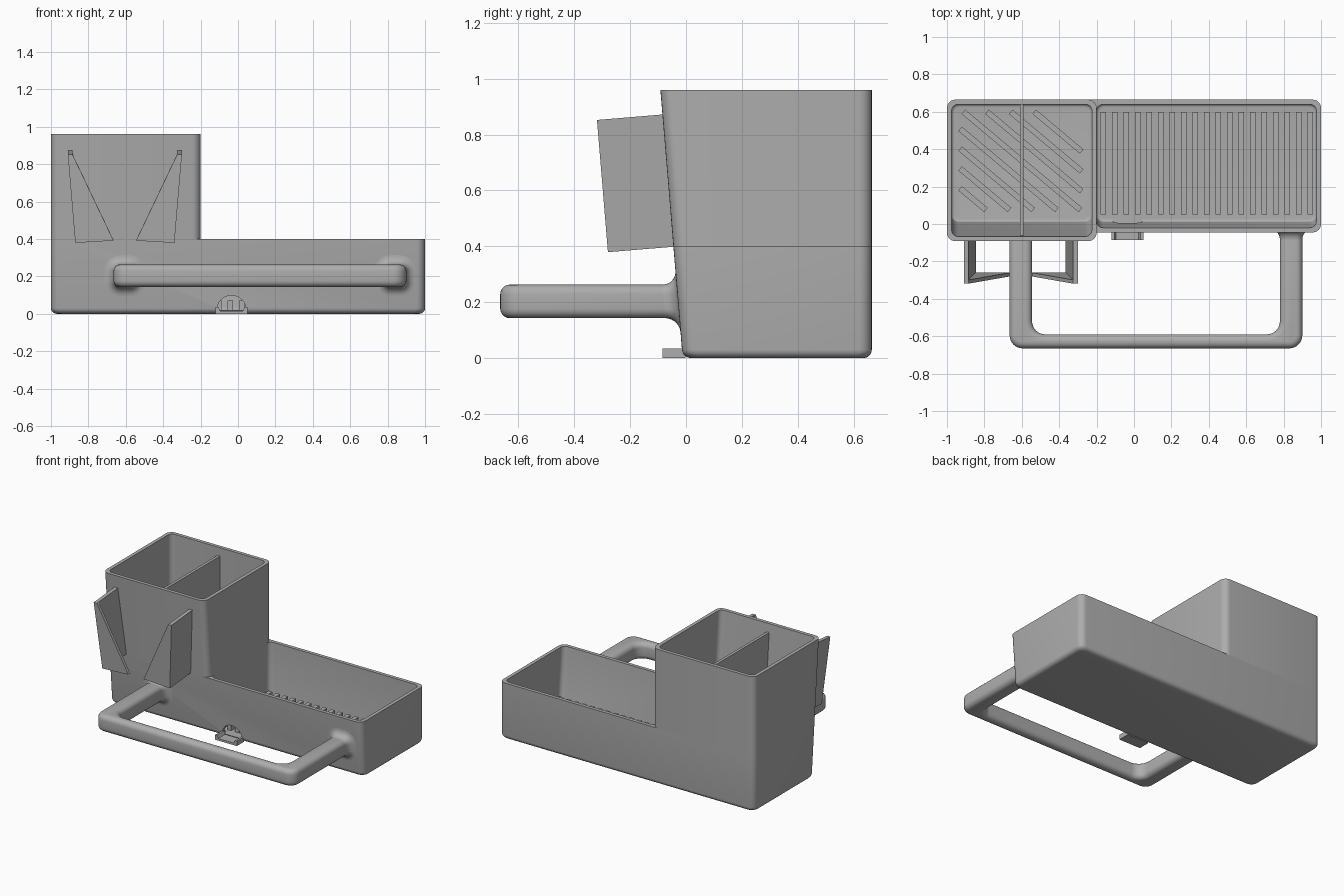
import bpy, bmesh, math
from mathutils import Vector

if "Cube" in bpy.data.objects:
    bpy.data.objects.remove(bpy.data.objects["Cube"])

grey = bpy.data.materials.new("plain grey")
grey.use_nodes = True
color = (0.42, 0.42, 0.42, 1)
grey.diffuse_color = color
grey.node_tree.nodes["Principled BSDF"].inputs["Base Color"].default_value = color

WALL, BACK, RIM, TOP, FLOOR, RIB_TOP = 0.025, 0.665, 0.4, 0.96, 0.02, 0.07


def front(z):
    """Depth of the leaning front face at a height."""
    return -0.012 - 0.083 * z


def on_wall(x, t, d):
    """Point at x, t up along the leaning face and d out from it."""
    return Vector((x, -0.012 - 0.083 * t - 0.9965 * d, 0.9965 * t - 0.083 * d))


def fillet(corners, n=6):
    """Round the right-angled corners given as (a, b, radius)."""
    out = []
    for i, (a, b, r) in enumerate(corners):
        p = Vector((a, b))
        if r == 0:
            out.append(p)
            continue
        u = (Vector(corners[i - 1][:2]) - p).normalized()
        v = (Vector(corners[(i + 1) % len(corners)][:2]) - p).normalized()
        c = p + r * (u + v)
        for k in range(n + 1):
            t = math.pi / 2 * k / n
            out.append(c - r * (v * math.cos(t) + u * math.sin(t)))
    return out


def rect(x0, x1, y0, y1, r):
    return fillet([(x0, y0, r), (x1, y0, r), (x1, y1, r), (x0, y1, r)])


def loft(name, rings, loop=False):
    """Skin rings of equal length; cap the ends or join them in a loop."""
    bm = bmesh.new()
    rows = [[bm.verts.new(p) for p in ring] for ring in rings]
    pairs = list(zip(rows, rows[1:]))
    if loop:
        pairs.append((rows[-1], rows[0]))
    else:
        bm.faces.new(rows[0])
        bm.faces.new(rows[-1])
    n = len(rows[0])
    for a, b in pairs:
        for i in range(n):
            j = (i + 1) % n
            bm.faces.new((a[i], a[j], b[j], b[i]))
    bmesh.ops.recalc_face_normals(bm, faces=bm.faces)
    mesh = bpy.data.meshes.new(name)
    bm.to_mesh(mesh)
    bm.free()
    mesh.materials.append(grey)
    ob = bpy.data.objects.new(name, mesh)
    bpy.context.collection.objects.link(ob)
    return ob


def select(ob):
    bpy.ops.object.select_all(action="DESELECT")
    ob.select_set(True)
    bpy.context.view_layer.objects.active = ob


def smooth(ob):
    select(ob)
    bpy.ops.object.shade_smooth_by_angle(angle=math.radians(35))


def box(name, x0, x1, y0, y1, z0, z1):
    return loft(name, [[(x, y, z) for x, y in ((x0, y0), (x1, y0), (x1, y1), (x0, y1))]
                       for z in (z0, z1)])


def cut(ob, cutter):
    cutter.hide_render = True
    mod = ob.modifiers.new("cut", "BOOLEAN")
    mod.operation, mod.solver, mod.object = "DIFFERENCE", "EXACT", cutter
    select(ob)
    bpy.ops.object.modifier_apply(modifier=mod.name)
    bpy.data.objects.remove(cutter)


def level(x0, x1, z, inset=0.0, r=0.045):
    """Horizontal slice of the caddy between two x values."""
    return [(p.x, p.y, z) for p in
            rect(x0 + inset, x1 - inset, front(z) + inset, BACK - inset, r)]


def rounded_levels(x0, x1, z0, z1, inset, r, bottom):
    """Slices from a rounded bottom edge up to z1."""
    rings = []
    for k in range(6):
        t = math.pi / 2 * k / 5
        rings.append(level(x0, x1, z0 + bottom * (1 - math.cos(t)),
                           inset + bottom * (1 - math.sin(t)), r))
    return rings + [level(x0, x1, z1, inset, r)]


# Lower body with two pockets
body = loft("lower_body", rounded_levels(-1, 1, 0, RIM, 0, 0.045, 0.03))
cut(body, loft("tower_pocket", rounded_levels(-1, -0.2, FLOOR, 0.5, WALL, 0.035, 0.015)))
cut(body, loft("tray_pocket", rounded_levels(-0.2 - WALL, 1, FLOOR, 0.5, WALL, 0.035, 0.015)))

# Arched drain opening in the front wall
CX, R = -0.035, 0.078
arch = [(CX + R * math.cos(math.pi * k / 16), FLOOR + R * math.sin(math.pi * k / 16))
        for k in range(17)]
cut(body, loft("drain_arch", [[(x, y, z) for x, z in arch] for y in (-0.1, 0.03)]))
smooth(body)

# Upper tower walls
smooth(loft("tower_walls", [level(-1, -0.2, RIM), level(-1, -0.2, TOP),
                            level(-1, -0.2, TOP, WALL, 0.035),
                            level(-1, -0.2, RIM, WALL, 0.035)], loop=True))

# Tower divider
loft("tower_divider", [[(x, front(z) + 0.01, z) for z in (FLOOR, 0.9)]
                       + [(x, BACK - 0.01, z) for z in (0.9, FLOOR)]
                       for x in (-0.61, -0.59)])

# Straight ribs on the tray floor
for i in range(19):
    x = -0.165 + i * 0.0615
    box("tray_rib", x - 0.015, x + 0.015, 0.05, 0.6, FLOOR - 0.005, RIB_TOP)

# Diagonal ribs on the tower floor, clipped to a rectangle
along = Vector((math.cos(math.radians(40)), -math.sin(math.radians(40))))
side = Vector((-along.y, along.x)) * 0.015
x0, x1, y0, y1 = -0.93, -0.28, 0.075, 0.6
slope = along.y / along.x
for i in range(-4, 9):
    at_left = 0.075 + i * 0.106 + 0.01
    a = max(x0, x0 + (y1 - at_left) / slope)
    b = min(x1, x0 + (y0 - at_left) / slope)
    if b - a < 0.02:
        continue
    p, q = (Vector((x, at_left + slope * (x - x0))) for x in (a, b))
    quad = (p - side, q - side, q + side, p + side)
    loft("tower_rib", [[(v.x, v.y, z) for v in quad] for z in (FLOOR - 0.005, RIB_TOP)])

# Mirrored pair of holder brackets: a leaning side plate and a triangular lip
MID = -0.605
plate = [(0.305, 0.875), (0.28, 0.875), (0.24, 0.4), (0.265, 0.4)]
lip = [(0.305, 0.875), (0.28, 0.875), (0.06, 0.412), (0.265, 0.4)]
for s, label in ((-1, "right"), (1, "left")):
    for part, shape, d0, d1 in (("plate", plate, -0.01, 0.22), ("lip", lip, 0.215, 0.235)):
        loft(f"{label}_holder_{part}",
             [[on_wall(MID + s * x, t, d) for x, t in shape] for d in (d0, d1)])

# Handle loop
outline = fillet([(-0.665, -0.02, 0), (-0.665, -0.665, 0.07), (0.9, -0.665, 0.07),
                  (0.9, -0.02, 0), (0.78, -0.02, 0), (0.78, -0.59, 0.07),
                  (-0.545, -0.59, 0.07), (-0.545, -0.02, 0)], 8)
handle = loft("handle", [[(p.x, p.y, z) for p in outline] for z in (0.143, 0.263)])
bevel = handle.modifiers.new("round", "BEVEL")
bevel.width, bevel.segments = 0.034, 5
bevel.limit_method, bevel.angle_limit = "ANGLE", math.radians(60)
select(handle)
bpy.ops.object.modifier_apply(modifier=bevel.name)
smooth(handle)

# Flared roots where the handle meets the wall
FLARE = 0.05
for cx in (-0.605, 0.84):
    rings = []
    for k in range(8):
        t = math.pi / 2 * k / 7
        e = FLARE * (1 - math.cos(t))
        d = FLARE * (1 - math.sin(t))
        pts = rect(cx - 0.06 - e, cx + 0.06 + e, 0.143 - e, 0.263 + e, 0.034 + e)
        rings.append([(p.x, front(p.y) - d, p.y) for p in pts])
    rings.append([(x, y + 0.01, z) for x, y, z in rings[-1]])
    smooth(loft("handle_root", rings))

# Drain spout: a shallow channel below the arch
spout = [(-0.12, 0), (0.05, 0), (0.05, 0.035), (0.035, 0.035), (0.025, 0.015),
         (-0.095, 0.015), (-0.105, 0.035), (-0.12, 0.035)]
loft("drain_spout", [[(x, y, z) for x, z in spout] for y in (-0.085, -0.002)])
